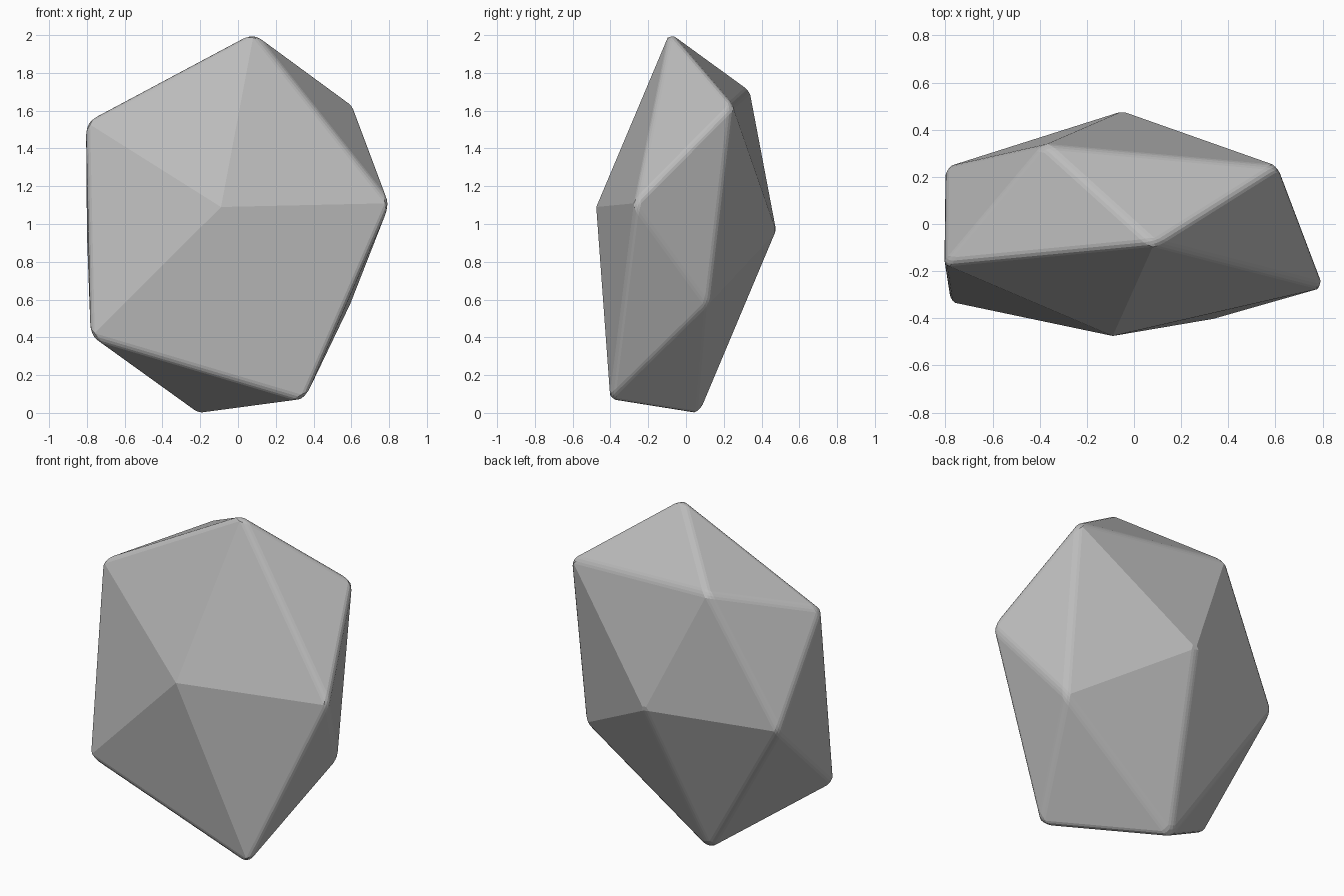
import bpy
import bmesh
import math

cube = bpy.data.objects.get("Cube")
if cube:
    bpy.data.objects.remove(cube, do_unlink=True)

# Stone colour
grey = bpy.data.materials.new("stone_grey")
grey.use_nodes = True
colour = (0.5, 0.5, 0.5, 1)
grey.diffuse_color = colour
bsdf = grey.node_tree.nodes["Principled BSDF"]
bsdf.inputs["Base Color"].default_value = colour
bsdf.inputs["Roughness"].default_value = 0.8

# Twelve corners of a lopsided twenty-sided rock
corners = [
    (0.085, -0.085, 2.015),   # peak
    (-0.805, -0.17, 1.54),    # upper right shoulder
    (-0.78, -0.33, 0.40),     # lower right front
    (-0.09, -0.475, 1.09),    # front centre
    (0.805, -0.27, 1.11),     # left point
    (0.35, -0.40, 0.065),     # lower left front
    (-0.21, 0.07, -0.01),     # foot
    (0.61, 0.245, 1.63),      # upper left back
    (-0.05, 0.478, 0.96),     # back centre
    (-0.38, 0.335, 1.71),     # upper right back
    (-0.80, 0.24, 0.935),     # right back
    (0.595, 0.12, 0.575),     # lower left back
]

# Rock body
mesh = bpy.data.meshes.new("rock")
bm = bmesh.new()
for co in corners:
    bm.verts.new(co)
bmesh.ops.convex_hull(bm, input=bm.verts)
bmesh.ops.recalc_face_normals(bm, faces=bm.faces)
bm.to_mesh(mesh)
bm.free()
rock = bpy.data.objects.new("rock", mesh)
bpy.context.collection.objects.link(rock)
mesh.materials.append(grey)

# Worn edges along the sharper ridges
bevel = rock.modifiers.new("worn_edges", 'BEVEL')
bevel.width = 0.025
bevel.segments = 3
bevel.limit_method = 'ANGLE'
bevel.angle_limit = math.radians(30)
